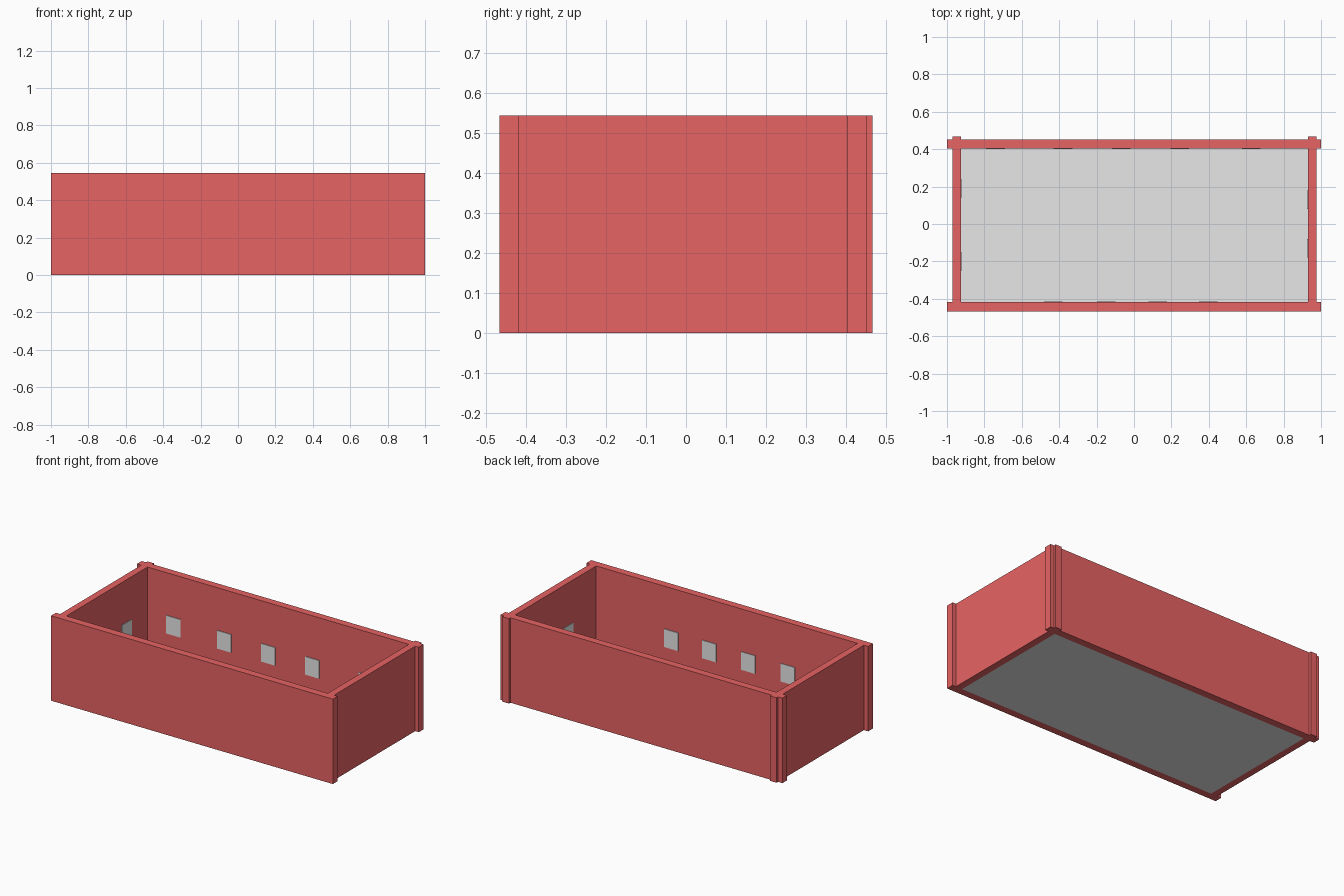
import bpy

cube = bpy.data.objects.get("Cube")
if cube:
    bpy.data.objects.remove(cube, do_unlink=True)


def material(name, rgb):
    m = bpy.data.materials.new(name)
    m.use_nodes = True
    m.diffuse_color = (*rgb, 1)
    m.node_tree.nodes["Principled BSDF"].inputs["Base Color"].default_value = (*rgb, 1)
    return m


RED = material("wall_red", (0.8, 0.125, 0.125))
GREY = material("light_grey", (0.8, 0.8, 0.8))


def box(name, xs, ys, zs, mat):
    """Box spanning the given (low, high) ranges."""
    spans = (xs, ys, zs)
    bpy.ops.mesh.primitive_cube_add(size=1, location=[(a + b) / 2 for a, b in spans])
    ob = bpy.context.object
    ob.name = name
    ob.scale = [b - a for a, b in spans]
    bpy.ops.object.transform_apply(location=False, rotation=False, scale=True)
    ob.data.materials.append(mat)
    return ob


HEIGHT = (0, 0.545)
FRONT_IN, BACK_IN = -0.418, 0.404
LEFT_IN, RIGHT_IN = 0.93, -0.925

# Floor slab between the walls
box("floor", (RIGHT_IN, LEFT_IN), (FRONT_IN, BACK_IN), (0, 0.03), GREY)

# Long walls overhang the ends; end walls poke out through the back wall
box("front_wall", (-1, 1), (-0.467, FRONT_IN), HEIGHT, RED)
box("back_wall", (-1, 1), (BACK_IN, 0.452), HEIGHT, RED)
box("left_wall", (LEFT_IN, 0.975), (FRONT_IN, 0.467), HEIGHT, RED)
box("right_wall", (-0.97, RIGHT_IN), (FRONT_IN, 0.467), HEIGHT, RED)

# Thin window plates on the inner wall faces
PLATE, HALF = 0.004, 0.05
WINDOW_Z = (0.156, 0.272)


def windows(name, axis, face, inward, centres):
    depth = sorted((face, face + inward * PLATE))
    for i, c in enumerate(centres, 1):
        along = (c - HALF, c + HALF)
        xs, ys = (along, depth) if axis == "x" else (depth, along)
        box(f"{name}_window_{i}", xs, ys, WINDOW_Z, GREY)


windows("back", "x", BACK_IN, -1, (-0.74, -0.38, -0.068, 0.245, 0.627))
windows("front", "x", FRONT_IN, 1, (-0.431, -0.149, 0.127, 0.397))
windows("right", "y", RIGHT_IN, 1, (-0.2, 0.19))
windows("left", "y", LEFT_IN, -1, (-0.13, 0.13))
